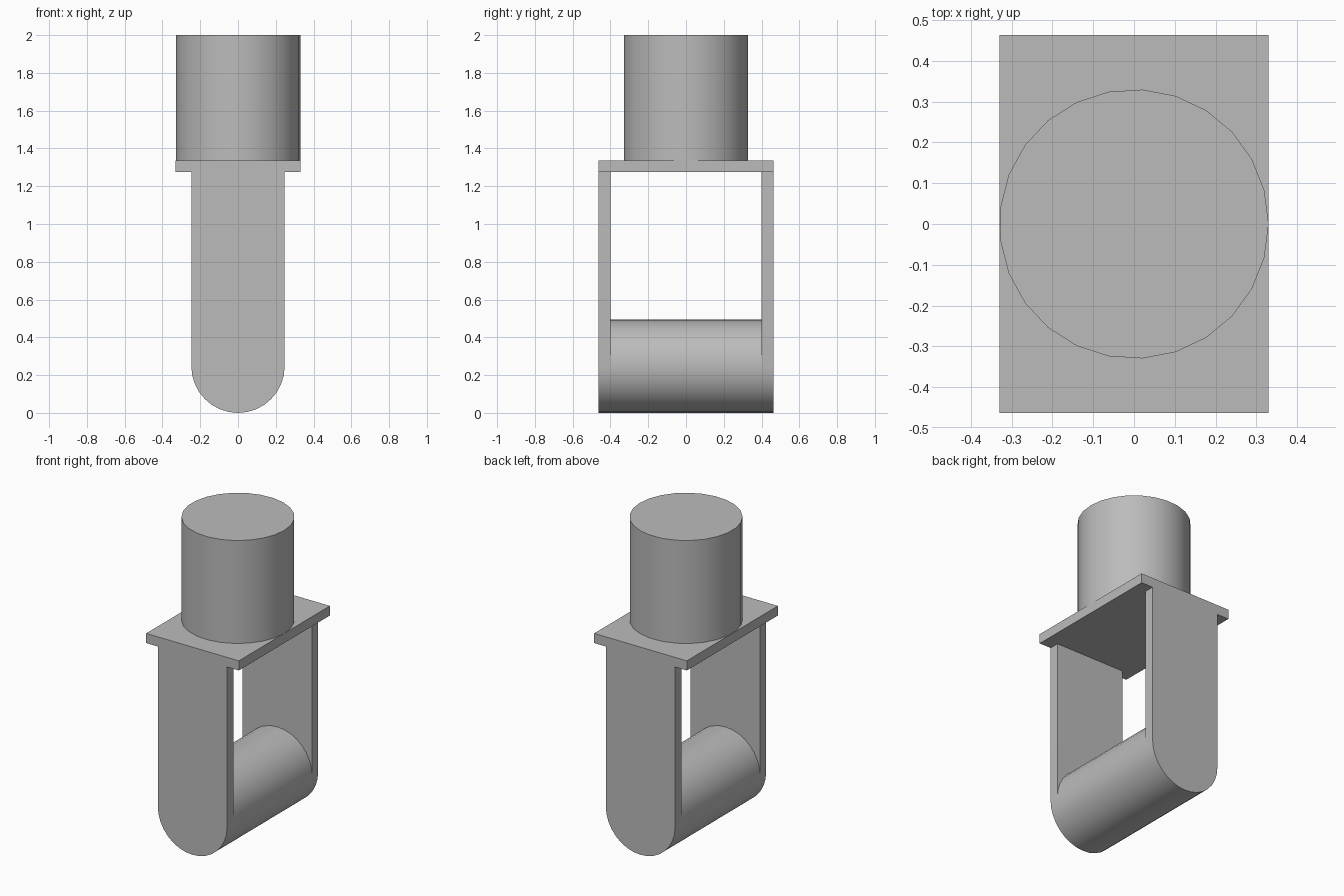
import bpy, bmesh, math

cube = bpy.data.objects.get("Cube")
if cube:
    bpy.data.objects.remove(cube, do_unlink=True)

grey = bpy.data.materials.new("plain_grey")
grey.use_nodes = True
colour = (0.5, 0.5, 0.5, 1)
grey.diffuse_color = colour
grey.node_tree.nodes["Principled BSDF"].inputs["Base Color"].default_value = colour

R = 0.247           # roller and arm-end radius
PLATE_Z = 1.275     # underside of the plate
TOP_Z = 1.337       # upper side of the plate
HALF_Y = 0.463      # outer face of the arms
INNER_Y = 0.4       # inner face of the arms


def prism(name, outline, axis, low, high):
    """Extrude an outline: (x, y) along z, or (x, z) along y."""
    def place(p, t):
        return (p[0], p[1], t) if axis == "z" else (p[0], t, p[1])
    bm = bmesh.new()
    a = [bm.verts.new(place(p, low)) for p in outline]
    b = [bm.verts.new(place(p, high)) for p in outline]
    bm.faces.new(a)
    bm.faces.new(b)
    for i in range(len(a)):
        j = (i + 1) % len(a)
        bm.faces.new((a[i], a[j], b[j], b[i]))
    bmesh.ops.recalc_face_normals(bm, faces=bm.faces)
    mesh = bpy.data.meshes.new(name)
    bm.to_mesh(mesh)
    bm.free()
    mesh.materials.append(grey)
    obj = bpy.data.objects.new(name, mesh)
    bpy.context.collection.objects.link(obj)
    bpy.ops.object.select_all(action="DESELECT")
    obj.select_set(True)
    bpy.context.view_layer.objects.active = obj
    bpy.ops.object.shade_smooth_by_angle(angle=math.radians(30))
    return obj


def arc(radius, cz, start, end, steps):
    angles = [start + (end - start) * i / steps for i in range(steps + 1)]
    return [(radius * math.cos(t), cz + radius * math.sin(t)) for t in angles]


# Stem and mounting plate
prism("stem", arc(0.33, 0, 0, math.tau, 25)[:-1], "z", TOP_Z, 2)
w = 0.33
prism("mounting_plate",
      [(-w, -HALF_Y), (w, -HALF_Y), (w, HALF_Y), (-w, HALF_Y)], "z", PLATE_Z, TOP_Z)

# Round-ended fork arms
arm = arc(R, R, math.pi, math.tau, 16) + [(R, PLATE_Z), (-R, PLATE_Z)]
prism("front_arm", arm, "y", -HALF_Y, -INNER_Y)
prism("back_arm", arm, "y", INNER_Y, HALF_Y)

# Roller between the arms
prism("roller", arc(R, R, 0, math.tau, 32)[:-1], "y", -INNER_Y, INNER_Y)
